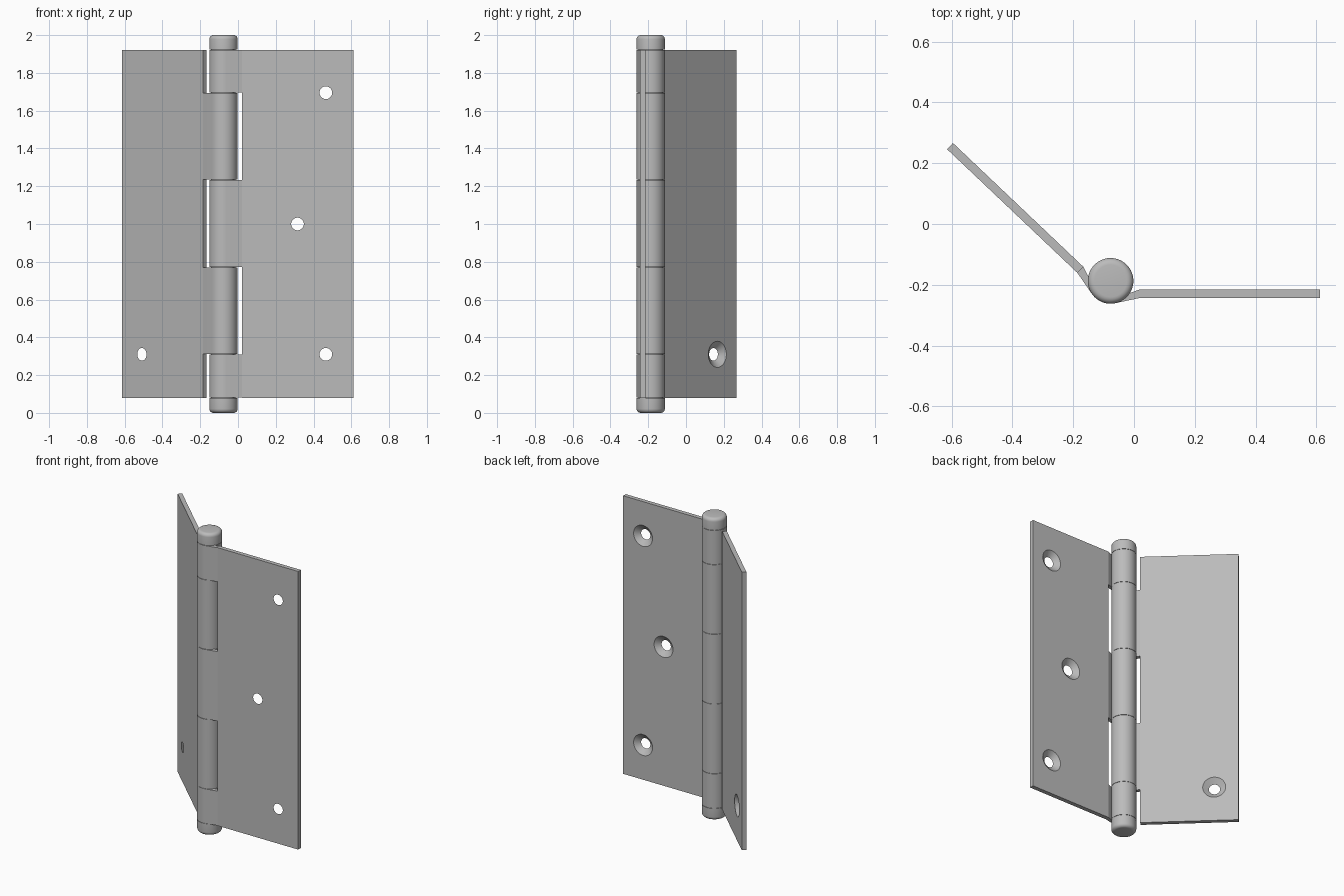
import bpy, bmesh
from math import radians, cos, sin
from mathutils import Matrix

if "Cube" in bpy.data.objects:
    bpy.data.objects.remove(bpy.data.objects["Cube"])

AXIS = Matrix.Translation((-0.077, -0.187, 0))      # pin axis
R = 0.075                                            # knuckle radius
Z = [0.08, 0.31, 0.772, 1.234, 1.695, 1.922]         # knuckle boundaries

steel = bpy.data.materials.new("steel grey")
steel.diffuse_color = (0.5, 0.5, 0.5, 1)
steel.use_nodes = True
steel.node_tree.nodes["Principled BSDF"].inputs["Base Color"].default_value = steel.diffuse_color


def finish(bm, name, matrix):
    bm.transform(matrix)
    bmesh.ops.recalc_face_normals(bm, faces=bm.faces)
    me = bpy.data.meshes.new(name)
    bm.to_mesh(me)
    bm.free()
    ob = bpy.data.objects.new(name, me)
    bpy.context.collection.objects.link(ob)
    me.materials.append(steel)
    return ob


def activate(ob):
    bpy.ops.object.select_all(action='DESELECT')
    ob.select_set(True)
    bpy.context.view_layer.objects.active = ob


def smooth(ob):
    activate(ob)
    bpy.ops.object.shade_smooth_by_angle(angle=radians(30))


def prism(name, pts, z0, z1, matrix):
    bm = bmesh.new()
    face = bm.faces.new([bm.verts.new((x, y, z0)) for x, y in pts])
    ext = bmesh.ops.extrude_face_region(bm, geom=[face])
    up = [v for v in ext['geom'] if isinstance(v, bmesh.types.BMVert)]
    bmesh.ops.translate(bm, verts=up, vec=(0, 0, z1 - z0))
    return finish(bm, name, matrix)


def cylinder(name, z0, z1, r, rim=None):
    bm = bmesh.new()
    bmesh.ops.create_cone(bm, cap_ends=True, segments=64, radius1=r, radius2=r,
                          depth=z1 - z0, matrix=Matrix.Translation((0, 0, (z0 + z1) / 2)))
    if rim is not None:
        edges = [e for e in bm.edges if all(abs(v.co.z - rim) < 1e-4 for v in e.verts)]
        bmesh.ops.bevel(bm, geom=edges, offset=0.022, segments=5, profile=0.5,
                        affect='EDGES')
    smooth(finish(bm, name, AXIS))


def leaf(side, matrix, knuckles):
    # flat plate
    plate = prism(side + "_leaf", [(0.097, -0.056), (0.688, -0.056),
                                   (0.688, -0.028), (0.097, -0.028)], Z[0], Z[-1], matrix)
    # countersunk screw holes, wide on the inner face
    bm = bmesh.new()
    y0, y1, r0, r1 = -0.058, -0.026, 0.031, 0.072
    for x, z in ((0.542, 0.31), (0.392, 1.0), (0.542, 1.695)):
        bmesh.ops.create_cone(
            bm, cap_ends=True, segments=40, radius1=r0, radius2=r1, depth=y1 - y0,
            matrix=Matrix.Translation((x, (y0 + y1) / 2, z)) @ Matrix.Rotation(radians(-90), 4, 'X'))
    cutter = finish(bm, side + "_hole_cutter", matrix)
    cutter.hide_render = True
    mod = plate.modifiers.new("holes", 'BOOLEAN')
    mod.operation, mod.solver, mod.object = 'DIFFERENCE', 'EXACT', cutter
    activate(plate)
    bpy.ops.object.modifier_apply(modifier=mod.name)
    bpy.data.objects.remove(cutter)
    smooth(plate)
    # knuckles, rolled round the pin and bent into the plate
    arc = [radians(-78 - 314 * i / 56) for i in range(57)]
    profile = [(0.097, -0.056)] + [(R * cos(a), R * sin(a)) for a in arc] + [(0.097, -0.028)]
    for k in knuckles:
        smooth(prism(f"{side}_knuckle_{k + 1}", profile, Z[k] + 0.001, Z[k + 1] - 0.001, matrix))


# right leaf lies along x, left leaf is its mirror swung back
leaf("right", AXIS, (0, 2, 4))
leaf("left", AXIS @ Matrix.Rotation(radians(-43.5), 4, 'Z') @ Matrix.Diagonal((-1, 1, 1, 1)), (1, 3))

# pin with rounded end caps
cylinder("pin", 0.04, 1.96, 0.065)
cylinder("bottom_cap", 0, Z[0] - 0.001, R, rim=0)
cylinder("top_cap", Z[-1] + 0.001, 2, R, rim=2)
